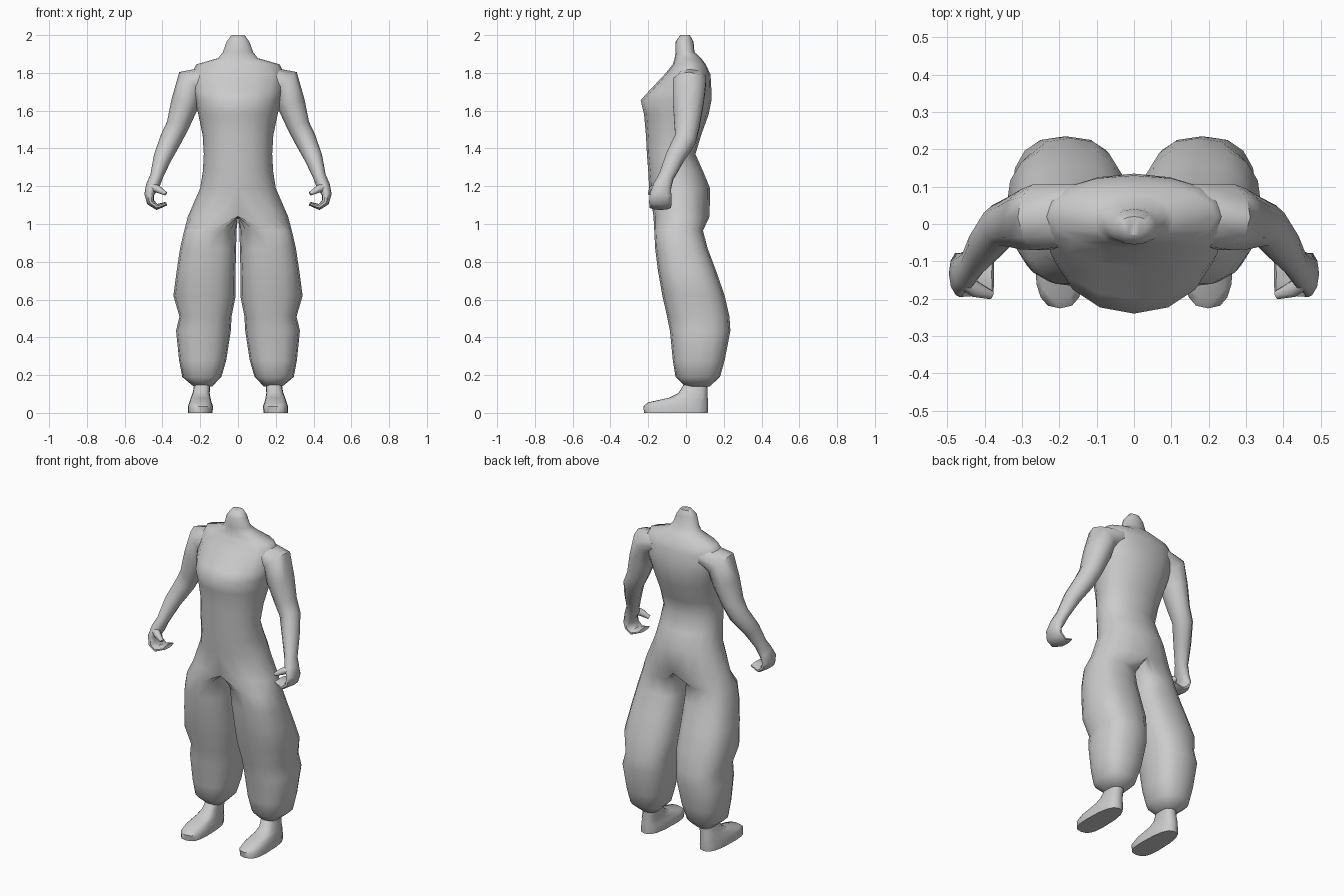
import bpy, bmesh, math
from mathutils import Vector

if "Cube" in bpy.data.objects:
    bpy.data.objects.remove(bpy.data.objects["Cube"])

grey = bpy.data.materials.new("plain grey")
grey.diffuse_color = (0.6, 0.6, 0.6, 1)
grey.use_nodes = True
grey.node_tree.nodes["Principled BSDF"].inputs["Base Color"].default_value = grey.diffuse_color


def spow(v, p):
    return math.copysign(abs(v) ** p, v)


def oval(z, cx, xi, xo, yf, yb, p=1.0, cy=None, n=16):
    """Level ring: inner/outer x and front/back y measured around (cx, cy)."""
    cy = (yf + yb) / 2 if cy is None else cy
    ring = []
    for k in range(n):
        a = 2 * math.pi * k / n
        c, s = spow(math.cos(a), p), spow(math.sin(a), p)
        x = cx + c * ((xo - cx) if c > 0 else (cx - xi))
        y = cy + s * ((yb - cy) if s > 0 else (cy - yf))
        ring.append(Vector((x, y, z)))
    return ring


def tube(path, n=10):
    """Rings square to a path of (x, y, z, thickness, depth)."""
    pts = [Vector(q[:3]) for q in path]
    rings = []
    for i, q in enumerate(path):
        t = (pts[min(i + 1, len(pts) - 1)] - pts[max(i - 1, 0)]).normalized()
        u = Vector((0, 1, 0)).cross(t).normalized()
        v = t.cross(u)
        rings.append([pts[i] + u * q[3] * math.cos(2 * math.pi * k / n)
                      + v * q[4] * math.sin(2 * math.pi * k / n) for k in range(n)])
    return rings


def loft(name, rings, angle=60):
    """Skin the rings, drop faces on the centre plane, mirror to both sides."""
    bm = bmesh.new()
    rows = [[bm.verts.new(p) for p in r] for r in rings]
    n = len(rows[0])
    for a, b in zip(rows, rows[1:]):
        for k in range(n):
            bm.faces.new((a[k], a[(k + 1) % n], b[(k + 1) % n], b[k]))
    bm.faces.new(rows[0])
    bm.faces.new(rows[-1])
    bmesh.ops.recalc_face_normals(bm, faces=bm.faces)
    flat = [f for f in bm.faces if all(abs(v.co.x) < 1e-5 for v in f.verts)]
    bmesh.ops.delete(bm, geom=flat, context='FACES')
    me = bpy.data.meshes.new(name)
    bm.to_mesh(me)
    bm.free()
    me.materials.append(grey)
    ob = bpy.data.objects.new(name, me)
    bpy.context.collection.objects.link(ob)
    m = ob.modifiers.new("mirror", 'MIRROR')
    m.use_clip = True
    m.merge_threshold = 0.0005
    bpy.ops.object.select_all(action='DESELECT')
    ob.select_set(True)
    bpy.context.view_layer.objects.active = ob
    bpy.ops.object.modifier_apply(modifier="mirror")
    bpy.ops.object.shade_smooth_by_angle(angle=math.radians(angle))
    return ob


# Neck, trunk and baggy trouser leg as one skin: half trunk, then full leg rings
trunk = [  # z, outer x, front y, back y, widest y
    (2.00, .035, -.03, .02, 0), (1.965, .06, -.055, .04, -.01),
    (1.91, .08, -.055, .045, 0), (1.878, .105, -.06, .08, .01),
    (1.845, .22, -.07, .105, .02), (1.79, .25, -.115, .13, .02),
    (1.70, .24, -.20, .135, .0), (1.655, .228, -.24, .135, -.01),
    (1.58, .21, -.222, .12, -.03), (1.47, .187, -.212, .08, -.05),
    (1.37, .181, -.207, .05, -.07), (1.28, .186, -.20, .09, -.05),
    (1.19, .20, -.195, .127, -.03), (1.04, .265, -.172, .125, -.02)]
leg = [  # z, inner x, outer x, front y, back y
    (.965, .008, .285, -.168, .09), (.87, .010, .307, -.163, .115),
    (.75, .013, .325, -.148, .16), (.62, .012, .342, -.125, .205),
    (.51, .034, .310, -.10, .23), (.435, .038, .328, -.085, .235),
    (.28, .062, .312, -.07, .205), (.19, .088, .295, -.055, .18),
    (.14, .137, .235, -.005, .125)]
loft("body_and_trousers",
     [oval(z, 0, 0, xo, yf, yb, .95, cy) for z, xo, yf, yb, cy in trunk]
     + [oval(z, (xi + xo) / 2, xi, xo, yf, yb, .8) for z, xi, xo, yf, yb in leg])

# Arms running down into the curled hands
loft("arms", tube([
    (.15, .025, 1.775, .06, .085), (.25, .018, 1.745, .085, .092),
    (.28, .012, 1.64, .075, .085), (.32, .005, 1.52, .06, .07),
    (.355, -.003, 1.45, .058, .06), (.40, -.06, 1.35, .048, .052),
    (.432, -.105, 1.25, .034, .042), (.452, -.125, 1.20, .036, .05),
    (.470, -.134, 1.155, .026, .06), (.462, -.136, 1.115, .021, .062),
    (.43, -.136, 1.09, .016, .06), (.378, -.136, 1.108, .010, .052)]))

# Thumbs
loft("thumbs", tube([
    (.455, -.15, 1.195, .022, .025), (.425, -.175, 1.185, .02, .022),
    (.382, -.19, 1.16, .010, .012)], 8))

# Feet
loft("feet", [oval(z, (xi + xo) / 2, xi, xo, yf, yb, .75, cy)
              for z, xi, xo, yf, yb, cy in [
    (0, .135, .265, -.222, .115, -.10), (.035, .132, .265, -.226, .117, -.10),
    (.056, .140, .258, -.20, .117, -.08), (.08, .146, .25, -.09, .115, -.0),
    (.105, .15, .24, -.04, .113, .03), (.17, .145, .228, 0, .115, .06)]], 50)
